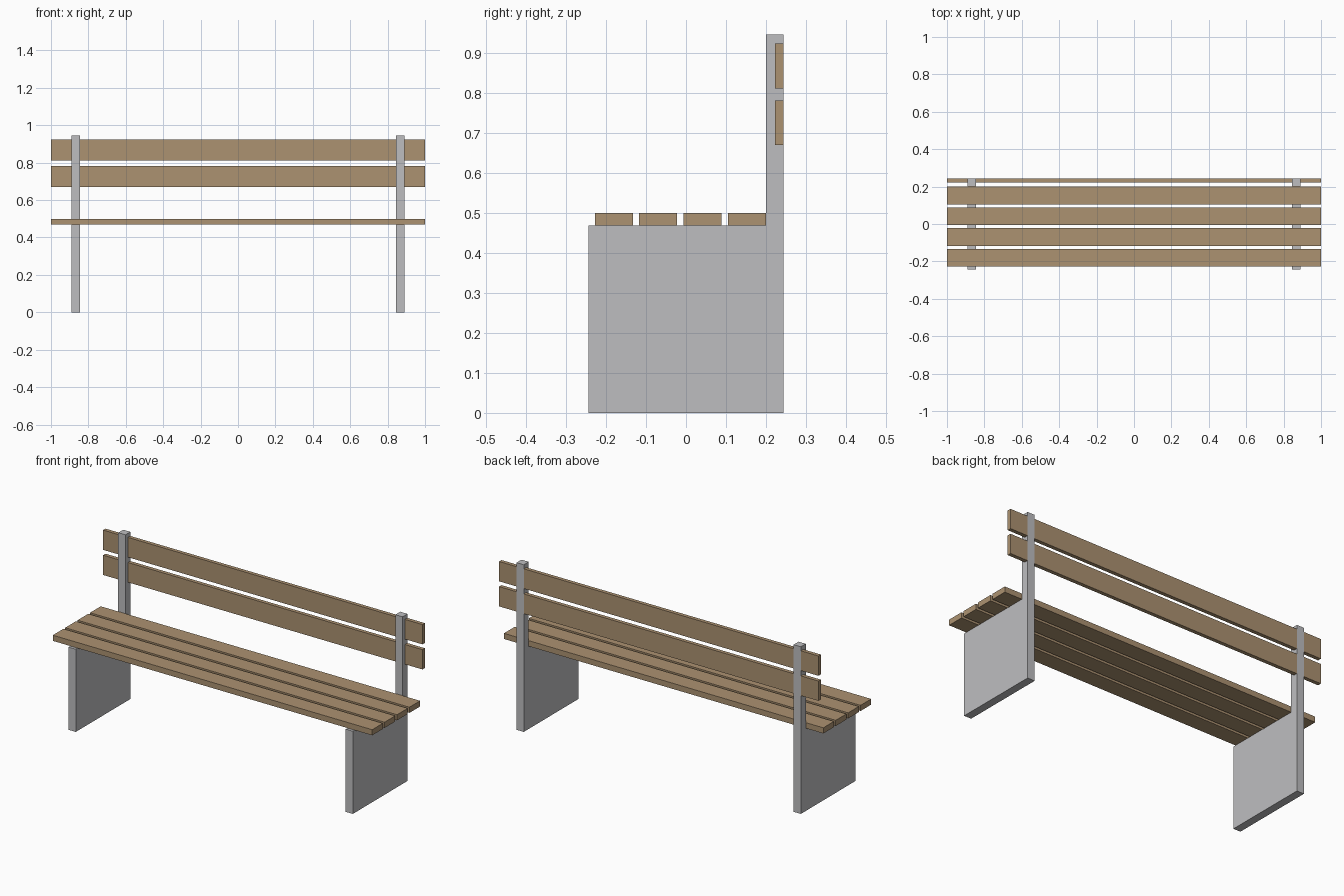
import bpy
import bmesh

cube = bpy.data.objects.get("Cube")
if cube:
    bpy.data.objects.remove(cube, do_unlink=True)


def make_material(name, rgb):
    mat = bpy.data.materials.new(name)
    mat.use_nodes = True
    mat.diffuse_color = (*rgb, 1)
    bsdf = mat.node_tree.nodes["Principled BSDF"]
    bsdf.inputs["Base Color"].default_value = (*rgb, 1)
    bsdf.inputs["Roughness"].default_value = 0.8
    return mat


def extrude_profile(name, profile, x0, x1, mat):
    """Extrude a side profile of (y, z) points from x0 to x1."""
    bm = bmesh.new()
    face = bm.faces.new([bm.verts.new((x0, y, z)) for y, z in profile])
    out = bmesh.ops.extrude_face_region(bm, geom=[face])
    moved = [g for g in out["geom"] if isinstance(g, bmesh.types.BMVert)]
    bmesh.ops.translate(bm, vec=(x1 - x0, 0, 0), verts=moved)
    bmesh.ops.recalc_face_normals(bm, faces=bm.faces)
    mesh = bpy.data.meshes.new(name)
    bm.to_mesh(mesh)
    bm.free()
    mesh.materials.append(mat)
    obj = bpy.data.objects.new(name, mesh)
    bpy.context.collection.objects.link(obj)
    return obj


def slat(name, y0, y1, z0, z1):
    profile = [(y0, z0), (y1, z0), (y1, z1), (y0, z1)]
    return extrude_profile(name, profile, -1, 1, wood)


wood = make_material("wood", (0.413, 0.287, 0.165))
concrete = make_material("light grey", (0.515, 0.515, 0.527))

DEPTH = 0.244      # half the bench depth
SEAT_Z = 0.468     # underside of the seat
POST_Y = 0.2       # front of the back post
TOP_Z = 0.946

# Side supports: a leg panel and back post in one L-shaped profile
support = [(-DEPTH, 0), (DEPTH, 0), (DEPTH, TOP_Z),
           (POST_Y, TOP_Z), (POST_Y, SEAT_Z), (-DEPTH, SEAT_Z)]
for side, sign in (("left", 1), ("right", -1)):
    extrude_profile(f"{side}_support", support, sign * 0.845, sign * 0.89, concrete)

# Four seat slats, the last one touching the posts
for i in range(4):
    y = -0.228 + i * 0.111
    slat(f"seat_slat_{i + 1}", y, y + 0.095, SEAT_Z, 0.5)

# Two backrest slats let into the posts, just behind their rear face
for name, z in (("lower", 0.669), ("upper", 0.811)):
    slat(f"{name}_back_slat", 0.222, DEPTH - 0.0005, z, z + 0.112)
